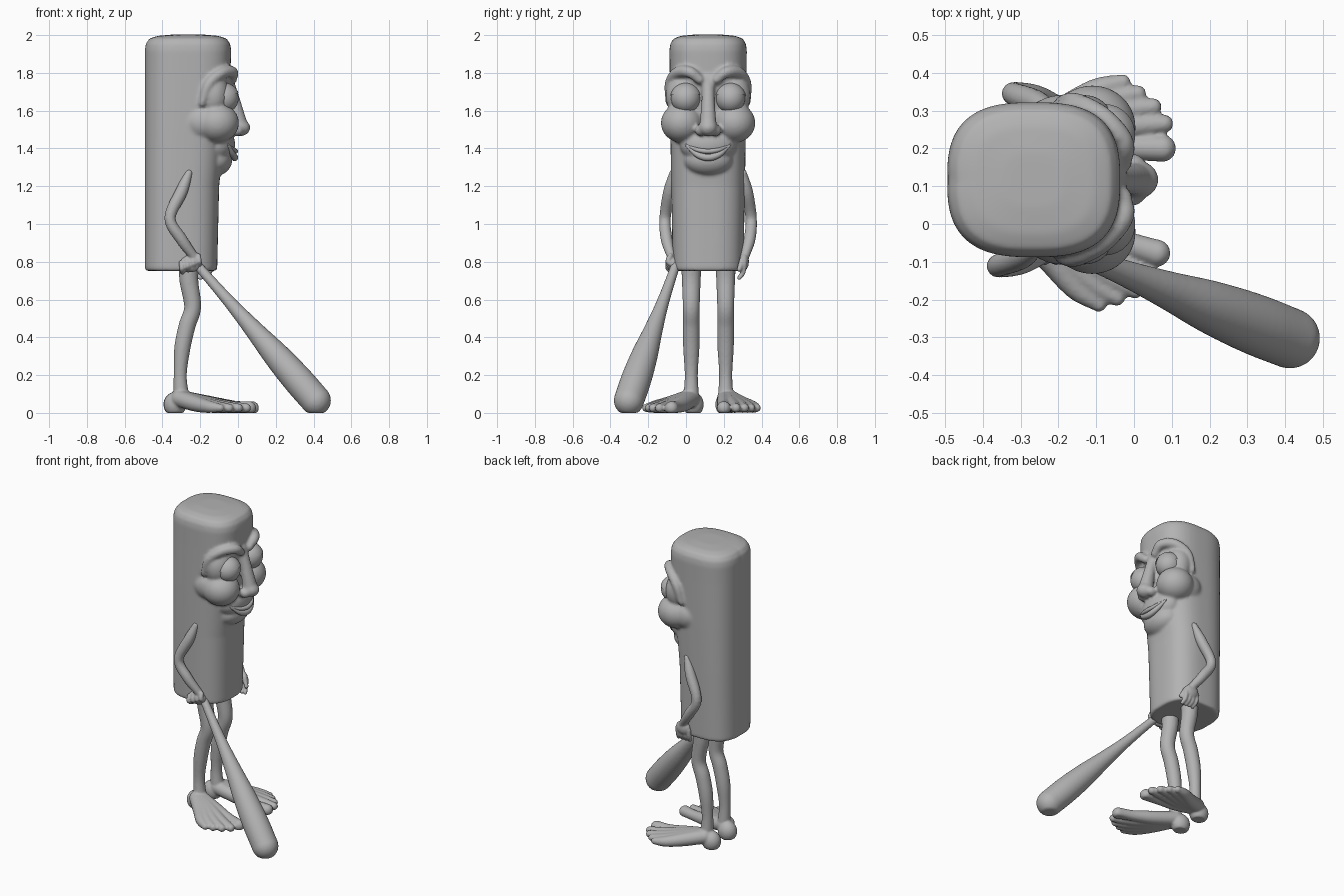
import bpy, bmesh, math
from mathutils import Vector, Matrix

if "Cube" in bpy.data.objects:
    bpy.data.objects.remove(bpy.data.objects["Cube"], do_unlink=True)

grey = bpy.data.materials.new("plain grey")
grey.use_nodes = True
grey.diffuse_color = (0.45, 0.45, 0.45, 1)
grey.node_tree.nodes["Principled BSDF"].inputs["Base Color"].default_value = (0.45, 0.45, 0.45, 1)

MID = 0.117  # y of the figure's own symmetry plane


def ball(bm, c, r):
    r = r if isinstance(r, tuple) else (r, r, r)
    m = Matrix.Translation(c) @ Matrix.Diagonal((*r, 1))
    bmesh.ops.create_uvsphere(bm, u_segments=32, v_segments=20, radius=1, matrix=m)


def loft(bm, rings):
    rows = [[bm.verts.new(p) for p in ring] for ring in rings]
    n = len(rows[0])
    for a, b in zip(rows, rows[1:]):
        for i in range(n):
            bm.faces.new((a[i], a[(i + 1) % n], b[(i + 1) % n], b[i]))
    bm.faces.new(rows[0][::-1])
    bm.faces.new(rows[-1])


def tube(bm, points, steps=6, sides=16):
    """Round limb through (x, y, z, radius) points with rounded ends."""
    p = [Vector(q) for q in points]
    ext = [2 * p[0] - p[1]] + p + [2 * p[-1] - p[-2]]
    path = []
    for i in range(len(p) - 1):
        a, b, c, d = ext[i:i + 4]
        for k in range(steps):
            t = k / steps
            path.append(b + (c - a) * (t / 2) + (2 * a - 5 * b + 4 * c - d) * (t * t / 2)
                        + (3 * b - a - 3 * c + d) * (t ** 3 / 2))
    path.append(p[-1])
    rings, side = [], None
    for i, q in enumerate(path):
        d = (path[min(i + 1, len(path) - 1)] - path[max(i - 1, 0)]).to_3d().normalized()
        side = d.orthogonal() if side is None else side - d * side.dot(d)
        side.normalize()
        up = d.cross(side)
        rings.append([q.to_3d() + q.w * (math.cos(a) * side + math.sin(a) * up)
                      for a in (math.tau * k / sides for k in range(sides))])
    loft(bm, rings)
    for q in (p[0], p[-1]):
        ball(bm, q.to_3d(), q.w)


def finish(name, bm, voxel=0, smooth=0):
    for v in bm.verts:
        v.co.z = max(v.co.z, 0)
    bmesh.ops.recalc_face_normals(bm, faces=bm.faces)
    for f in bm.faces:
        f.smooth = True
    me = bpy.data.meshes.new(name)
    bm.to_mesh(me)
    bm.free()
    me.materials.append(grey)
    ob = bpy.data.objects.new(name, me)
    bpy.context.collection.objects.link(ob)
    if voxel:
        r = ob.modifiers.new("fuse", "REMESH")
        r.mode, r.voxel_size, r.use_smooth_shade = "VOXEL", voxel, True
    if smooth:
        s = ob.modifiers.new("soften", "SMOOTH")
        s.factor, s.iterations = 0.5, smooth
    return ob


# Log-shaped body: (z, front x, half width, scale)
bm = bmesh.new()
profile = [(0.752, -0.11, 0.187, 0.97), (0.765, -0.11, 0.187, 1), (1.2, -0.10, 0.195, 1),
           (1.5, -0.07, 0.2, 1), (1.8, -0.04, 0.203, 1), (1.92, -0.036, 0.205, 1),
           (1.955, -0.036, 0.205, 0.975), (1.982, -0.036, 0.205, 0.89),
           (1.996, -0.036, 0.205, 0.7), (2.003, -0.036, 0.205, 0.35)]
rings = []
for z, front, hy, s in profile:
    cx, hx = (front - 0.494) / 2, (front + 0.494) / 2
    ring = []
    for k in range(96):
        c, n = math.cos(math.tau * k / 96), math.sin(math.tau * k / 96)
        e = 0.72
        groove = 0.99 if k == 48 else 1
        ring.append((cx + s * hx * groove * math.copysign(abs(c) ** e, c),
                     MID + s * hy * math.copysign(abs(n) ** e, n), z))
    rings.append(ring)
loft(bm, rings)

# Face masses fused into the body
ball(bm, (-0.11, MID, 1.42), (0.095, 0.15, 0.1))
ball(bm, (-0.12, MID, 1.34), (0.09, 0.13, 0.085))
tube(bm, [(-0.06, MID, 1.77, 0.035), (-0.025, MID, 1.66, 0.035), (0.005, MID, 1.53, 0.045)])
ball(bm, (0.012, MID, 1.51), (0.053, 0.05, 0.045))
for s in (-1, 1):
    ball(bm, (-0.11, MID + s * 0.138, 1.535), (0.115, 0.112, 0.105))
    ball(bm, (-0.19, MID + s * 0.13, 1.54), (0.11, 0.095, 0.1))
    ball(bm, (-0.13, MID + s * 0.125, 1.68), (0.085, 0.1, 0.12))
    ball(bm, (-0.005, MID + s * 0.04, 1.495), (0.035, 0.03, 0.03))
    tube(bm, [(-0.19, MID + s * 0.205, 1.64, 0.02), (-0.155, MID + s * 0.205, 1.74, 0.026),
              (-0.085, MID + s * 0.165, 1.80, 0.03), (-0.03, MID + s * 0.1, 1.805, 0.03),
              (-0.03, MID + s * 0.045, 1.765, 0.025)])
finish("body", bm, 0.009, 6)

# Eyes with upper lids and rims
for s, side in ((-1, "right"), (1, "left")):
    c = Vector((-0.075, MID + s * 0.118, 1.665))
    bm = bmesh.new()
    ball(bm, c, 0.078)
    finish(side + "_eye", bm)
    bm = bmesh.new()
    ball(bm, c, 0.083)
    bmesh.ops.bisect_plane(bm, geom=bm.verts[:] + bm.edges[:] + bm.faces[:],
                           plane_co=c + Vector((0, 0, 0.012)), plane_no=(0.2, 0, -1), clear_outer=True)
    finish(side + "_eyelid", bm)
    bm = bmesh.new()
    loop = [math.tau * k / 20 for k in range(21)]
    tube(bm, [(c.x + 0.005 - 0.03 * math.cos(a) * s * s * (math.cos(a) > 0),
               c.y + s * 0.081 * math.cos(a), c.z + 0.081 * math.sin(a), 0.011) for a in loop], 2, 10)
    finish(side + "_eye_rim", bm)

# Smiling lips
for name, mid_z, r, x in (("upper_lip", 1.385, 0.013, -0.012), ("lower_lip", 1.352, 0.019, -0.018)):
    bm = bmesh.new()
    tube(bm, [(-0.055 + (x + 0.055) * (1 - t * t), MID + t * 0.115, mid_z + (1.418 - mid_z) * t * t,
               r * (1 - 0.6 * t * t)) for t in (-1, -0.6, -0.3, 0, 0.3, 0.6, 1)])
    finish(name, bm)

# Arms and hands
for s, side, dx in ((-1, "right", 0), (1, "left", 0.04)):
    bm = bmesh.new()

    def at(x, w, z):
        return (x + dx, MID + s * w, z)
    tube(bm, [(*at(-0.26, 0.185, 1.27), 0.02), (*at(-0.30, 0.205, 1.17), 0.033),
              (*at(-0.36, 0.228, 1.03), 0.03), (*at(-0.30, 0.22, 0.92), 0.031),
              (*at(-0.235, 0.195, 0.83), 0.024)])
    if side == "right":
        ball(bm, at(-0.25, 0.185, 0.79), (0.058, 0.03, 0.045))
        for k in range(4):
            x, z = -0.30 + 0.03 * k, 0.765 + 0.012 * k
            tube(bm, [(*at(x, 0.2, z + 0.03), 0.014), (*at(x + 0.004, 0.212, z), 0.015),
                      (*at(x + 0.006, 0.18, z - 0.02), 0.014)], 3)
    else:
        ball(bm, at(-0.235, 0.19, 0.80), (0.05, 0.026, 0.045))
        for k in range(4):
            x = -0.275 + 0.027 * k
            tube(bm, [(*at(x, 0.19, 0.79), 0.015), (*at(x, 0.185, 0.745), 0.014),
                      (*at(x + 0.01, 0.165, 0.715), 0.012)], 3)
        tube(bm, [(*at(-0.2, 0.18, 0.81), 0.015), (*at(-0.175, 0.165, 0.76), 0.013)], 3)
    finish(side + "_arm", bm, 0.006, 3)

# Legs and splayed bare feet
toes = [(0.375, -0.01, 0.036), (0.38, 0.055, 0.024), (0.35, 0.1, 0.023),
        (0.31, 0.135, 0.022), (0.27, 0.165, 0.021)]
for s, side, y, turn in ((-1, "right", 0.028, -0.31), (1, "left", 0.21, 0)):
    bm = bmesh.new()
    tube(bm, [(-0.26, y, 0.80, 0.055), (-0.26, y, 0.70, 0.05), (-0.24, y, 0.56, 0.045),
              (-0.27, y, 0.46, 0.045), (-0.295, y, 0.34, 0.043), (-0.306, y, 0.2, 0.035),
              (-0.30, y, 0.08, 0.042)])
    foot = Matrix.Translation((-0.30, y, 0)) @ Matrix.Rotation(turn, 4, "Z")

    def at(u, v, z):
        return foot @ Vector((u, s * v, z))
    ball(bm, at(-0.035, 0, 0.045), (0.06, 0.055, 0.065))
    for u, v, r in toes:
        tube(bm, [(*at(0, v * 0.15, 0.075), 0.045), (*at(u * 0.4, v * 0.5, 0.048), 0.042),
                  (*at(u * 0.74, v * 0.86, 0.032), 0.033), (*at(u, v, 0.026), r)], 4)
    finish(side + "_leg", bm, 0.007, 3)

# Bat resting on the ground, with its tip cut flat by the floor
bm = bmesh.new()
tip, grip = Vector((0.412, -0.302, 0.066)), Vector((-0.24, -0.045, 0.81))
tube(bm, [(*grip.lerp(tip, t), r) for t, r in
          ((0, 0.03), (0.06, 0.025), (0.3, 0.033), (0.5, 0.05), (0.68, 0.07), (0.85, 0.08), (1, 0.08))], 6, 32)
finish("bat", bm, 0.008, 2)
